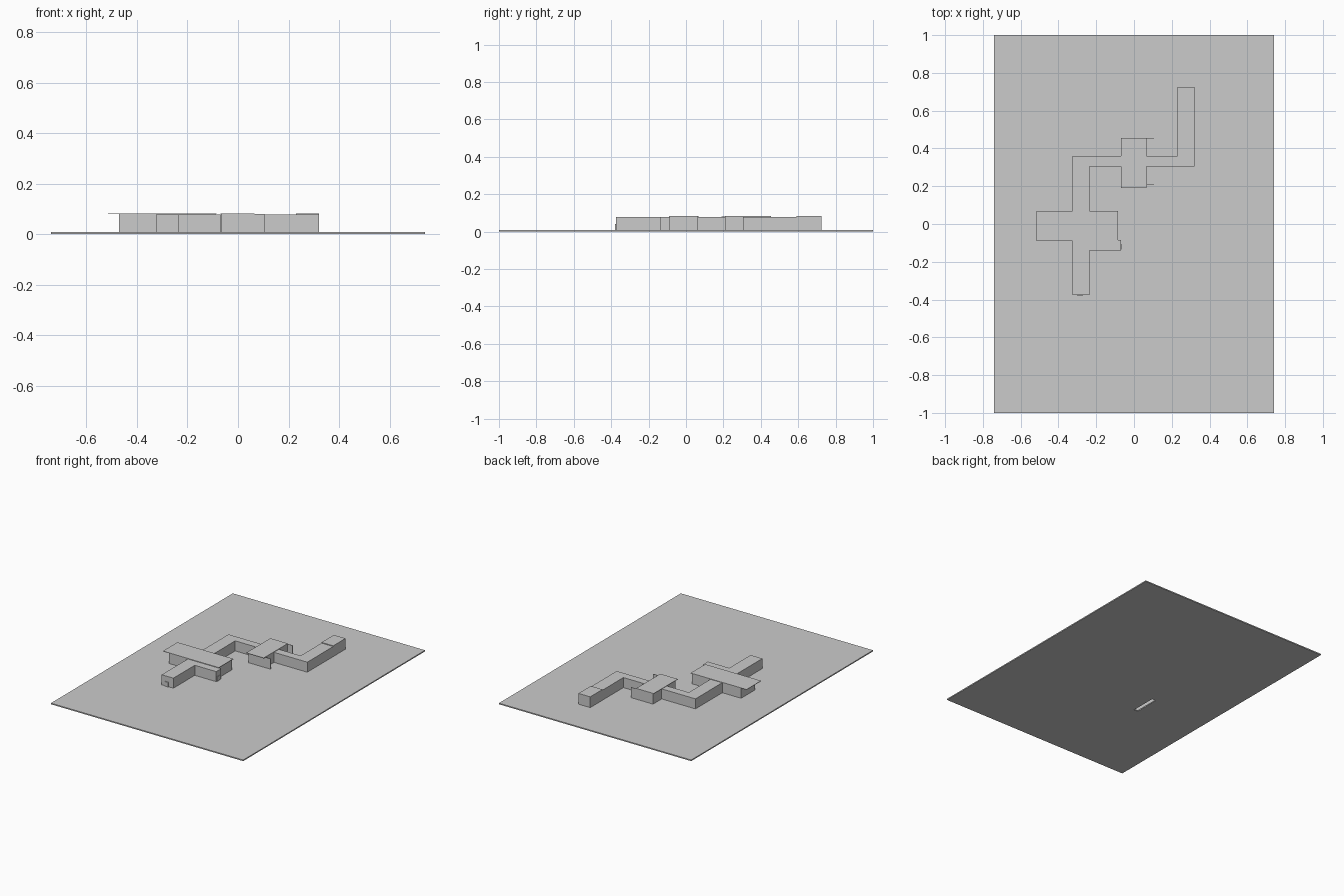
import bpy
import bmesh

cube = bpy.data.objects.get("Cube")
if cube:
    bpy.data.objects.remove(cube, do_unlink=True)

grey = bpy.data.materials.new("plain_grey")
grey.use_nodes = True
grey.diffuse_color = (0.6, 0.6, 0.6, 1)
grey.node_tree.nodes["Principled BSDF"].inputs["Base Color"].default_value = (0.6, 0.6, 0.6, 1)

GROUND = 0.008   # top of the base plate
EAVES = 0.078    # top of the corridors
RIDGE = 0.083    # top of the raised roofs


def finish(name, bm):
    mesh = bpy.data.meshes.new(name)
    bm.to_mesh(mesh)
    bm.free()
    mesh.materials.append(grey)
    obj = bpy.data.objects.new(name, mesh)
    bpy.context.collection.objects.link(obj)
    return obj


def extrude_outline(name, outline, z0, z1, floor=False):
    """Walls and a top over a counter-clockwise outline, with an optional underside."""
    bm = bmesh.new()
    low = [bm.verts.new((x, y, z0)) for x, y in outline]
    high = [bm.verts.new((x, y, z1)) for x, y in outline]
    bm.faces.new(high)
    if floor:
        bm.faces.new(low[::-1])
    for i in range(len(outline)):
        j = (i + 1) % len(outline)
        bm.faces.new((low[i], low[j], high[j], high[i]))
    return finish(name, bm)


def block(name, x0, x1, y0, y1, z0, z1, floor=False):
    return extrude_outline(name, [(x0, y0), (x1, y0), (x1, y1), (x0, y1)], z0, z1, floor)


# Base plate with a narrow slot under the front corridor
xs = (-0.74, -0.30, -0.27, 0.74)
ys = (-1.0, -0.32, -0.14, 1.0)
bm = bmesh.new()
grid = [[bm.verts.new((x, y, GROUND)) for y in ys] for x in xs]
for i in range(3):
    for j in range(3):
        if (i, j) != (1, 1):
            bm.faces.new((grid[i][j], grid[i + 1][j], grid[i + 1][j + 1], grid[i][j + 1]))
plate = finish("base_plate", bm)
thick = plate.modifiers.new("thickness", "SOLIDIFY")
thick.thickness = GROUND
thick.offset = -1

# Hollow corridor that steps from the front to the back
extrude_outline("corridor", [
    (-0.325, -0.375), (-0.235, -0.375), (-0.235, 0.305), (0.32, 0.305),
    (0.32, 0.725), (0.23, 0.725), (0.23, 0.36), (-0.325, 0.36)], GROUND, EAVES)

# Front hall with an overhanging roof and a side lobby
block("front_hall", -0.47, -0.09, -0.088, 0.065, GROUND, 0.08)
block("front_hall_roof", -0.515, -0.085, -0.09, 0.07, 0.08, RIDGE, True)
block("side_lobby", -0.235, -0.07, -0.14, -0.086, GROUND, EAVES)

# Middle hall, its roof and the thin walls that run past it
block("middle_hall", -0.065, 0.063, 0.21, 0.453, GROUND, 0.08)
block("middle_hall_roof", -0.07, 0.065, 0.19, 0.455, 0.08, RIDGE, True)
for name, y in (("front_wing_wall", 0.209), ("back_wing_wall", 0.452)):
    block(name, -0.065, 0.105, y, y + 0.003, GROUND, 0.08)

# Raised roof on the back arm
block("back_room_roof", 0.23, 0.32, 0.59, 0.725, EAVES, RIDGE)

# Doors
block("front_door", -0.298, -0.272, -0.38, -0.375, GROUND, 0.04)
block("side_door", -0.07, -0.067, -0.135, -0.105, GROUND, 0.04)
